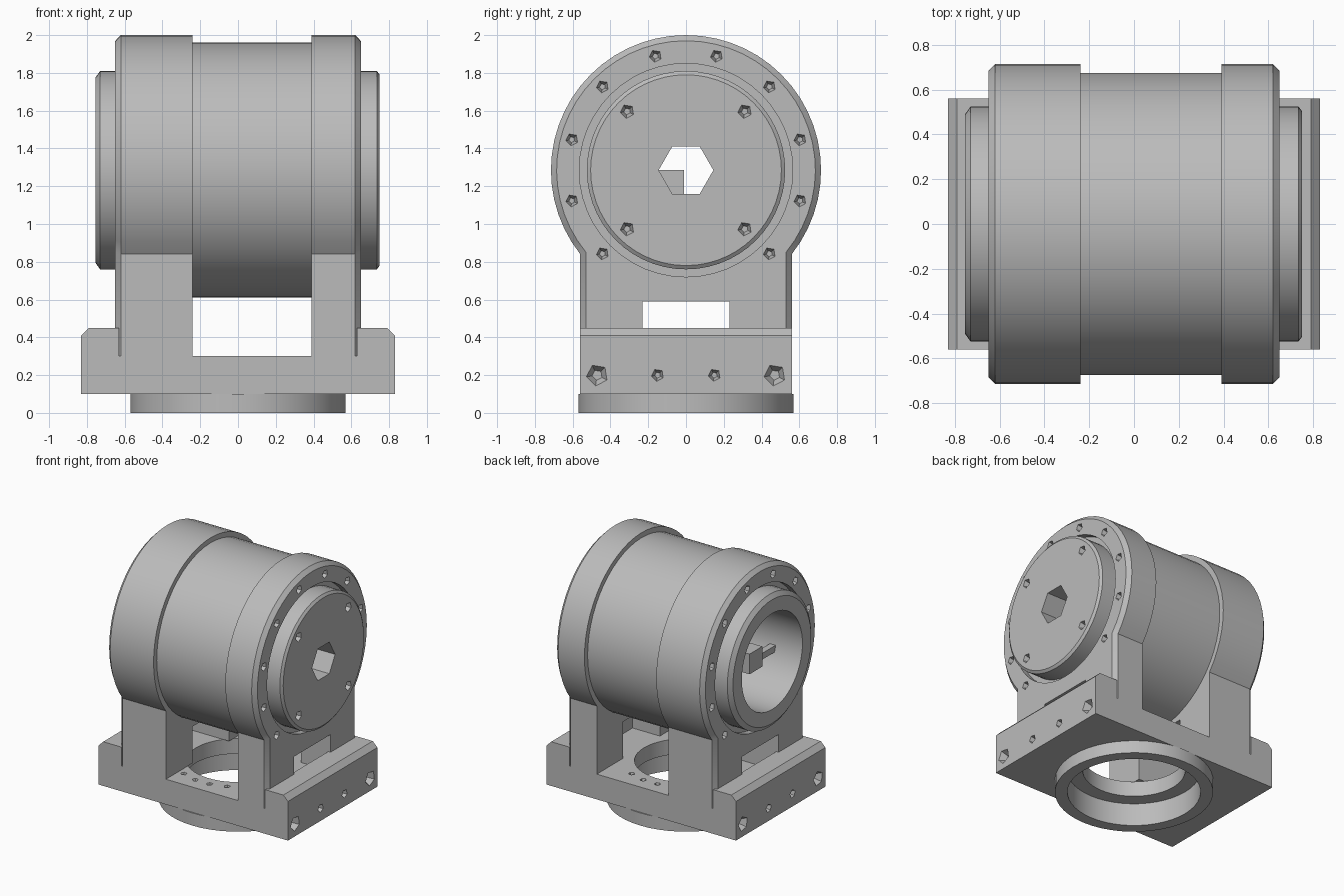
import bpy, bmesh
from math import cos, sin, pi, acos, radians
from mathutils import Vector

cube = bpy.data.objects.get("Cube")
if cube:
    bpy.data.objects.remove(cube, do_unlink=True)

grey = bpy.data.materials.new("machined_grey")
grey.use_nodes = True
colour = (0.5, 0.5, 0.5, 1)
grey.diffuse_color = colour
grey.node_tree.nodes["Principled BSDF"].inputs["Base Color"].default_value = colour

AXLE = 1.285      # height of the motor axis
R = 0.715         # collar radius
W = 0.56          # half depth of the bracket


def loft(bm, rings, closed=False):
    """Skin a list of point rings; cap both ends unless closed on itself."""
    loops = [[bm.verts.new(p) for p in ring] for ring in rings]
    n = len(loops[0])
    pairs = list(zip(loops, loops[1:]))
    if closed:
        pairs.append((loops[-1], loops[0]))
    for a, b in pairs:
        for i in range(n):
            j = (i + 1) % n
            bm.faces.new((a[i], a[j], b[j], b[i]))
    if not closed:
        bm.faces.new(loops[0])
        bm.faces.new(loops[-1])


def lathe(bm, profile, axis, closed=False, n=48):
    """Turn (position, radius) pairs about the motor axis or the vertical."""
    def ring(t, r):
        turn = [2 * pi * i / n for i in range(n)]
        if axis == "X":
            return [(t, r * cos(a), AXLE + r * sin(a)) for a in turn]
        return [(r * cos(a), r * sin(a), t) for a in turn]
    loft(bm, [ring(t, r) for t, r in profile], closed)


def box(bm, centre, size):
    made = bmesh.ops.create_cube(bm, size=1)["verts"]
    for v in made:
        v.co = Vector([c + s * k for c, s, k in zip(centre, size, v.co)])


def screw_hole(bm, point, direction, r, depth=0.05, sides=5):
    """Tapered few-sided pocket cutter sunk into a face."""
    d = Vector(direction)
    u = d.orthogonal().normalized()
    v = d.cross(u)
    p = Vector(point)
    rings = []
    for shift, size in ((0.02, r), (-depth, r * 0.4)):
        rings.append([p + d * shift + size * (u * cos(a) + v * sin(a))
                      for a in (2 * pi * i / sides for i in range(sides))])
    loft(bm, rings)


def finish(bm, name, cutter=None):
    """Make the object, carve it with the cutter mesh, shade it."""
    def make(mesh_bm, label):
        bmesh.ops.recalc_face_normals(mesh_bm, faces=mesh_bm.faces)
        mesh = bpy.data.meshes.new(label)
        mesh_bm.to_mesh(mesh)
        mesh_bm.free()
        ob = bpy.data.objects.new(label, mesh)
        bpy.context.collection.objects.link(ob)
        mesh.materials.append(grey)
        return ob
    ob = make(bm, name)
    bpy.ops.object.select_all(action="DESELECT")
    bpy.context.view_layer.objects.active = ob
    ob.select_set(True)
    if cutter:
        tool = make(cutter, name + "_cutter")
        tool.hide_render = True
        mod = ob.modifiers.new("cut", "BOOLEAN")
        mod.operation = "DIFFERENCE"
        mod.solver = "EXACT"
        mod.object = tool
        bpy.ops.object.modifier_apply(modifier=mod.name)
        bpy.data.objects.remove(tool, do_unlink=True)
    bpy.ops.object.shade_smooth_by_angle(angle=radians(30))
    return ob


# Base block with raised side ledges, stepped bore and screw holes
half = [(0.83, 0.1), (0.83, 0.41), (0.79, 0.45), (0.63, 0.45), (0.63, 0.3)]
outline = half + [(-x, z) for x, z in reversed(half)]
base = bmesh.new()
loft(base, [[(x, y, z) for x, z in outline] for y in (-W, W)])
cut = bmesh.new()
lathe(cut, [(0, 0.48), (0.18, 0.48), (0.18, 0.37), (0.5, 0.37)], "Z")
for side in (-1, 1):
    for y, r in ((-0.47, 0.07), (-0.15, 0.04), (0.15, 0.04), (0.47, 0.07)):
        screw_hole(cut, (side * 0.83, y, 0.2), (side, 0, 0), r)
    for deg in (65, 82, 98, 115):
        a = radians(deg)
        screw_hole(cut, (0.45 * cos(a), side * 0.45 * sin(a), 0.3), (0, 0, 1), 0.03, 0.04)
finish(base, "base_block", cut)

# Locating ring under the base
ring = bmesh.new()
lathe(ring, [(0, 0.48), (0, 0.57), (0.1, 0.57), (0.1, 0.48)], "Z", closed=True)
finish(ring, "locating_ring")


# Bracket legs: straight sides running into a round collar
def leg_outline(x, inset):
    r, w = R - inset, W - inset
    start = -acos(w / r)
    sweep = pi - 2 * start
    pts = [(x, w, 0.3)]
    for i in range(41):
        a = start + sweep * i / 40
        pts.append((x, r * cos(a), AXLE + r * sin(a)))
    return pts + [(x, -w, 0.3)]


for name, side, inner in (("left_bracket", 1, 0.39), ("right_bracket", -1, -0.24)):
    leg = bmesh.new()
    face = side * 0.65
    loft(leg, [leg_outline(inner, 0), leg_outline(side * 0.62, 0), leg_outline(face, 0.03)])
    cut = bmesh.new()
    lathe(cut, [(inner - side * 0.1, 0.565), (side * 0.8, 0.565)], "X")
    box(cut, (side * 0.45, 0, 0.42), (0.9, 0.46, 0.34))
    for k in range(12):
        if k in (8, 9):       # no screws above the tunnel
            continue
        a = radians(15 + 30 * k - 0)
        screw_hole(cut, (face, 0.625 * cos(a), AXLE + 0.625 * sin(a)), (side, 0, 0), 0.04)
    finish(leg, name, cut)

# Motor housing: drum, end flanges, deep cavity and hexagonal shaft hole
motor = bmesh.new()
lathe(motor, [(0.58, 0.08), (0.58, 0.38), (-0.755, 0.38), (-0.755, 0.49),
              (-0.73, 0.525), (-0.6, 0.525), (-0.6, 0.57), (-0.24, 0.57),
              (-0.24, 0.675), (0.39, 0.675), (0.39, 0.57), (0.6, 0.57),
              (0.6, 0.525), (0.735, 0.525), (0.75, 0.505), (0.75, 0.08)],
      "X", closed=True, n=56)
cut = bmesh.new()
lathe(cut, [(0.5, 0.145), (0.9, 0.145)], "X", n=6)
for k in range(4):
    a = radians(45 + 90 * k)
    screw_hole(cut, (0.75, 0.44 * cos(a), AXLE + 0.44 * sin(a)), (1, 0, 0), 0.045)
finish(motor, "motor_housing", cut)

# Small terminal block inside the housing
block = bmesh.new()
box(block, (-0.5, -0.09, AXLE - 0.08), (0.1, 0.16, 0.16))
box(block, (-0.5, -0.24, AXLE - 0.1), (0.05, 0.3, 0.05))
finish(block, "terminal_block")
